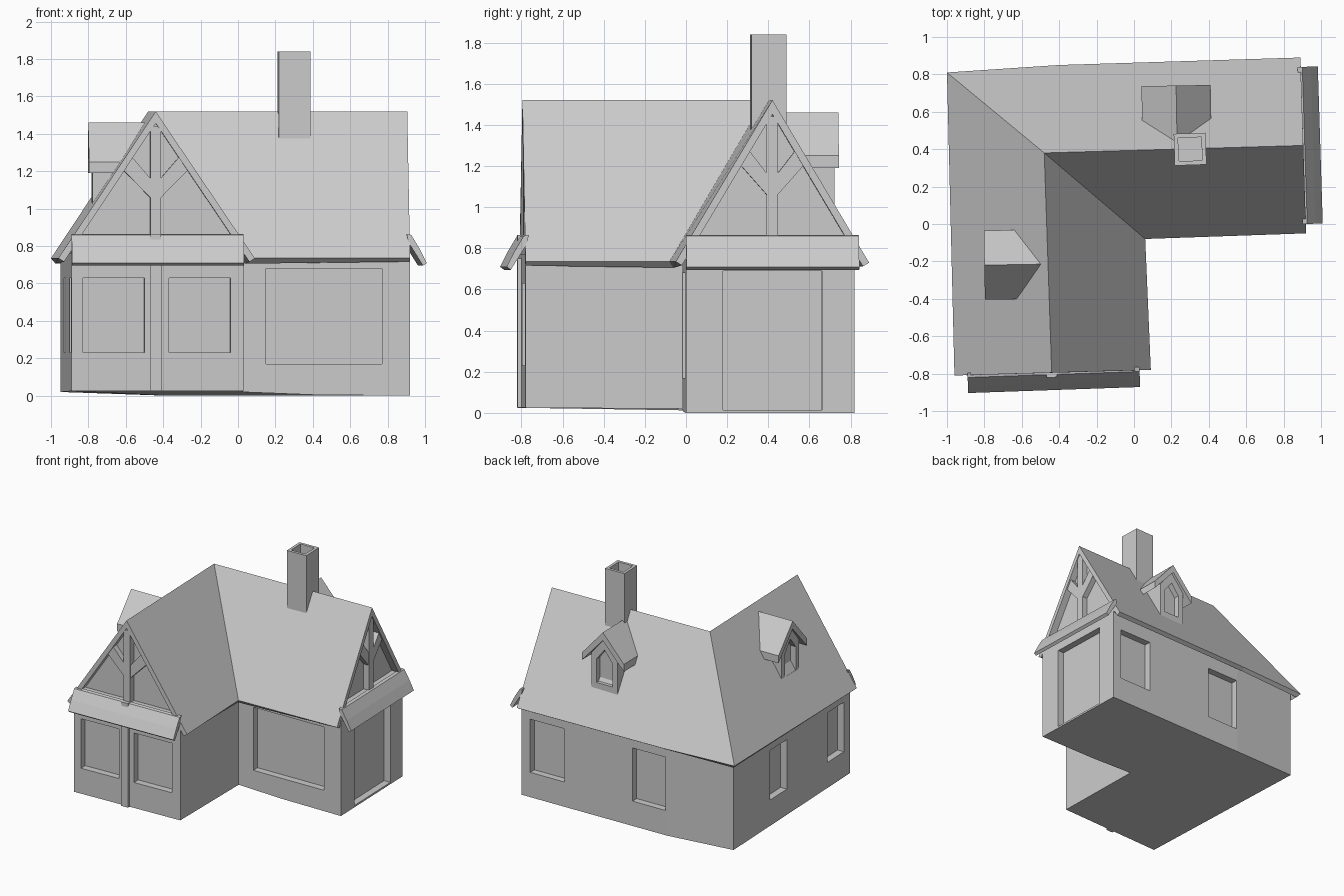
import bpy, bmesh
from math import radians, atan2
from mathutils import Matrix, Vector

if "Cube" in bpy.data.objects:
    bpy.data.objects.remove(bpy.data.objects["Cube"])


def make(name, bm):
    bmesh.ops.recalc_face_normals(bm, faces=bm.faces[:])
    me = bpy.data.meshes.new(name)
    bm.to_mesh(me)
    bm.free()
    ob = bpy.data.objects.new(name, me)
    bpy.context.collection.objects.link(ob)
    return ob


def frame(x, y, deg):
    return Matrix.Translation((x, y, 0)) @ Matrix.Rotation(radians(deg), 4, 'Z')


def prism(name, pts, y0, y1, M=Matrix()):
    """Extrude an x-z profile from y0 to y1 in frame M."""
    bm = bmesh.new()
    a = [bm.verts.new(M @ Vector((x, y0, z))) for x, z in pts]
    b = [bm.verts.new(M @ Vector((x, y1, z))) for x, z in pts]
    bm.faces.new(a)
    bm.faces.new(b[::-1])
    n = len(pts)
    for i in range(n):
        j = (i + 1) % n
        bm.faces.new((a[i], b[i], b[j], a[j]))
    return make(name, bm)


def rect(x0, x1, z0, z1):
    return [(x0, z0), (x1, z0), (x1, z1), (x0, z1)]


def apply(ob, mod):
    bpy.context.view_layer.objects.active = ob
    bpy.ops.object.modifier_apply(modifier=mod.name)


def carve(ob, cutter):
    mod = ob.modifiers.new("cut", 'BOOLEAN')
    mod.operation, mod.solver, mod.object = 'DIFFERENCE', 'EXACT', cutter
    apply(ob, mod)
    bpy.data.objects.remove(cutter)


# L-shaped walls: x, y, base height
plan = [(-.89, -.82, .025), (.03, -.78, .025), (.02, -.02, .02), (.40, -.012, .005),
        (.92, 0, 0), (.895, .82, 0), (-.38, .79, 0), (-.95, .75, .02)]
bm = bmesh.new()
low = [bm.verts.new(p) for p in plan]
top = [bm.verts.new((x, y, .77)) for x, y, z in plan]
bm.faces.new(low[::-1])
bm.faces.new(top)
for i in range(len(plan)):
    j = (i + 1) % len(plan)
    bm.faces.new((low[i], low[j], top[j], top[i]))
walls = make("walls", bm)


# Window and door recesses: wall ends, axis read off, range along it, heights
def recess(i, j, axis, c0, c1, z0, z1):
    a, b = Vector(plan[i][:2]), Vector(plan[j][:2])
    d = b - a
    p = [a + d * ((c - a[axis]) / d[axis]) for c in (c0, c1)]
    mid, half = (p[0] + p[1]) / 2, (p[1] - p[0]).length / 2
    M = Matrix.Translation((mid.x, mid.y, 0)) @ Matrix.Rotation(atan2(d.y, d.x), 4, 'Z')
    carve(walls, prism("cutter", rect(-half, half, z0, z1), -.06, .055, M))


for args in [(0, 1, 0, -.83, -.50, .23, .63), (0, 1, 0, -.37, -.04, .23, .63),
             (2, 4, 0, .15, .77, .17, .68), (4, 5, 1, .18, .66, .015, .69),
             (5, 6, 0, .52, .82, .20, .63), (5, 6, 0, -.37, -.08, .20, .63),
             (7, 0, 1, .03, .26, .23, .63), (7, 0, 1, -.74, -.52, .23, .63)]:
    recess(*args)

# Main roof with valley, hip and two gable ends
rv = [(-.96, -.81, .735), (.09, -.78, .735), (.06, -.08, .735), (.92, -.05, .735),
      (.89, .89, .73), (-.40, .85, .73), (-1, .81, .735),
      (-.44, -.795, 1.52), (-.48, .38, 1.52), (.905, .42, 1.52)]
bm = bmesh.new()
v = [bm.verts.new(p) for p in rv]
for f in [(6, 0, 7, 8), (1, 2, 8, 7), (2, 3, 9, 8), (4, 5, 6, 8, 9)]:
    bm.faces.new([v[i] for i in f])
bmesh.ops.recalc_face_normals(bm, faces=bm.faces[:])
bm.faces.ensure_lookup_table()
if bm.faces[0].normal.z < 0:
    bmesh.ops.reverse_faces(bm, faces=bm.faces[:])
me = bpy.data.meshes.new("roof")
bm.to_mesh(me)
bm.free()
roof = bpy.data.objects.new("roof", me)
bpy.context.collection.objects.link(roof)
sol = roof.modifiers.new("thickness", 'SOLIDIFY')
sol.thickness, sol.offset, sol.use_even_offset = .035, -1, True
apply(roof, sol)


# Gable: recessed panel, sill, Y-shaped timbers and flared skirt
def gable(tag, M, hw, shift):
    k = hw / .61
    prism(tag + "_gable_panel", [(-hw - k * .1, .76), (hw + k * .1, .76), (0, 1.47)], .06, .09, M)
    prism(tag + "_gable_sill", [(-hw - .05, .76), (hw + .05, .76), (hw, .86), (-hw, .86)],
          .005, .07, M)
    prism(tag + "_gable_post", rect(-.028, .028, .85, 1.44), .01, .065, M)
    for s in (-1, 1):
        prism(tag + "_gable_brace", [(0, 1.03), (s * hw * .46, 1.22), (s * hw * .34, 1.29),
                                     (0, 1.13)], .015, .065, M)
    S = M @ Matrix.Translation((shift, 0, 0)) @ Matrix.Rotation(radians(90), 4, 'Z')
    skirt = [(.02, .865), (-.005, .86), (-.05, .785), (-.088, .71), (-.068, .695), (.01, .82)]
    prism(tag + "_skirt", skirt, -hw - .055, hw + .055, S)


front = frame(-.44, -.80, 2)
gable("front", front, .405, .01)
gable("right", frame(.908, .42, 91.8), .365, 0)
prism("front_wall_post", rect(-.03, .03, .025, .75), -.02, .02, front)
prism("front_peg", rect(-.028, .028, .835, .865), -.02, .03, front)


# Dormers
def dormer(tag, M):
    body = prism(tag + "_dormer", [(-.115, .90), (.115, .90), (.115, 1.26), (0, 1.40),
                                   (-.115, 1.26)], .02, .27, M)
    carve(body, prism("cutter", [(-.07, 1.03), (.07, 1.03), (.07, 1.22), (0, 1.31),
                                 (-.07, 1.22)], -.05, .065, M))
    prism(tag + "_dormer_roof", [(-.185, 1.19), (-.185, 1.25), (0, 1.46), (.185, 1.25),
                                 (.185, 1.19), (0, 1.395)], 0, .32, M)


dormer("back", frame(.225, .74, 181))
dormer("left", frame(-.80, -.22, -89))

# Hollow chimney
bm = bmesh.new()
bmesh.ops.create_cube(bm, size=1, matrix=frame(.30, .40, 2) @ Matrix.Translation((0, 0, 1.57))
                      @ Matrix.Diagonal((.17, .17, .54, 1)))
cap = max(bm.faces, key=lambda f: f.calc_center_median().z)
bmesh.ops.inset_region(bm, faces=[cap], thickness=.032)
well = bmesh.ops.extrude_discrete_faces(bm, faces=[cap])["faces"][0]
bmesh.ops.translate(bm, verts=well.verts[:], vec=(0, 0, -.12))
make("chimney", bm)
